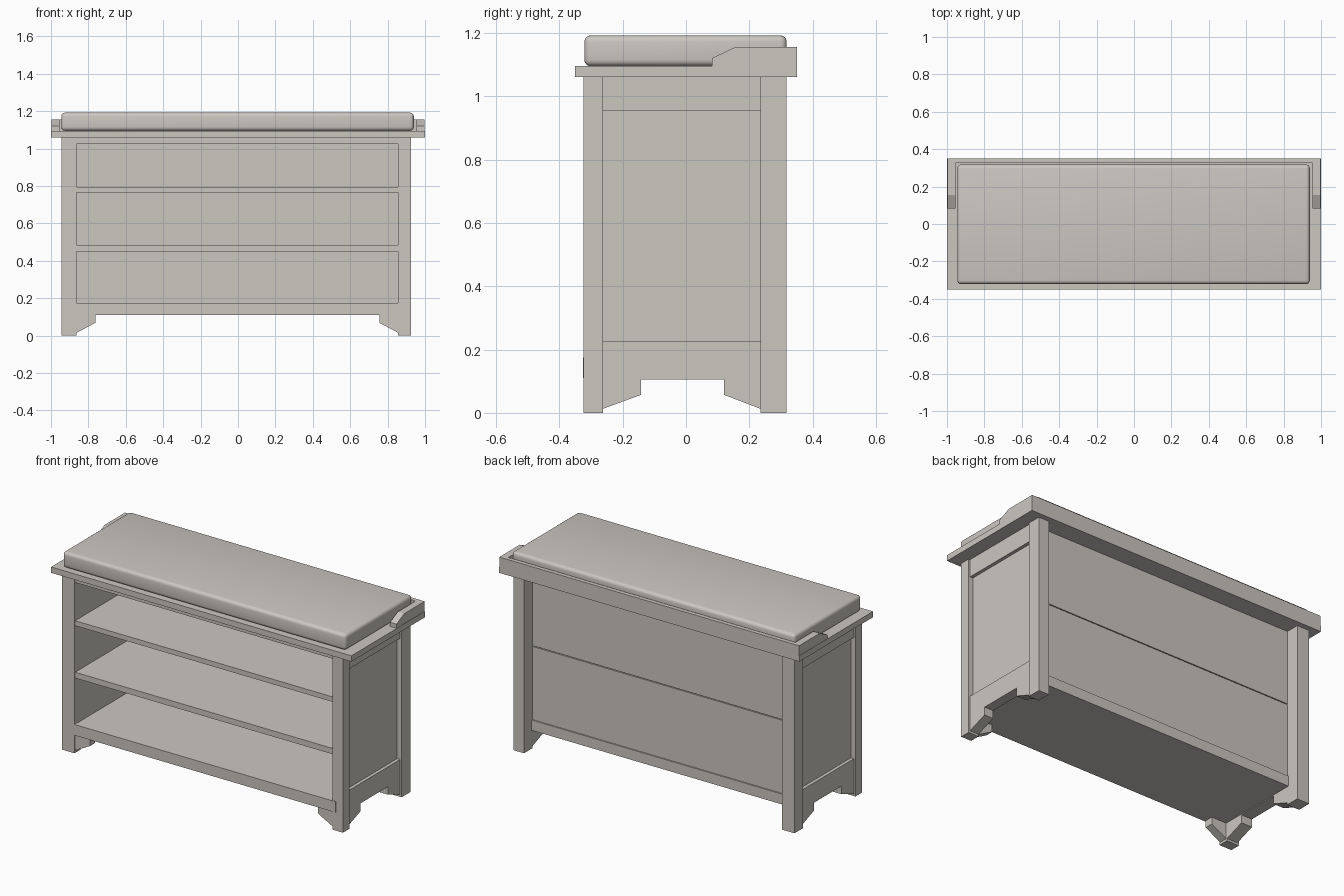
import bpy, bmesh

if "Cube" in bpy.data.objects:
    bpy.data.objects.remove(bpy.data.objects["Cube"])

mat = bpy.data.materials.new("warm pale grey")
mat.diffuse_color = (0.6, 0.57, 0.53, 1)
mat.use_nodes = True
mat.node_tree.nodes["Principled BSDF"].inputs["Base Color"].default_value = mat.diffuse_color


def finish(name, bm):
    bmesh.ops.recalc_face_normals(bm, faces=bm.faces)
    me = bpy.data.meshes.new(name)
    bm.to_mesh(me)
    bm.free()
    me.materials.append(mat)
    ob = bpy.data.objects.new(name, me)
    bpy.context.collection.objects.link(ob)
    return ob


def box(name, x0, x1, y0, y1, z0, z1):
    x0, x1 = sorted((x0, x1))
    bm = bmesh.new()
    bmesh.ops.create_cube(bm, size=1)
    for v in bm.verts:
        v.co = ((x0 + x1) / 2 + v.co.x * (x1 - x0),
                (y0 + y1) / 2 + v.co.y * (y1 - y0),
                (z0 + z1) / 2 + v.co.z * (z1 - z0))
    return finish(name, bm)


def prism(name, pts, axis, a, b):
    """Extrude a (u, z) outline along x or y from a to b."""
    bm = bmesh.new()
    mk = (lambda u, z, t: (t, u, z)) if axis == "x" else (lambda u, z, t: (u, t, z))
    f = bm.faces.new([bm.verts.new(mk(u, z, a)) for u, z in pts])
    r = bmesh.ops.extrude_face_region(bm, geom=[f])
    for v in r["geom"]:
        if isinstance(v, bmesh.types.BMVert):
            v.co["xy".index(axis)] = b
    return finish(name, bm)


XL, XR = -0.863, 0.856          # inner faces of the legs
# (side name, outer x, inner x, direction)
for side, xo, xi, s in (("left", -0.945, XL, -1), ("right", 0.925, XR, 1)):
    # legs
    box(f"front_leg_{side}", xo, xi, -0.323, -0.262, 0, 1.06)
    box(f"back_leg_{side}", xo, xi, 0.235, 0.318, 0, 1.06)
    # framed side panel
    box(f"side_panel_{side}", xi, xo - s * 0.03, -0.262, 0.235, 0.2, 1.0)
    box(f"side_top_rail_{side}", xi, xo - s * 0.01, -0.262, 0.235, 0.955, 1.06)
    box(f"side_bottom_rail_{side}", xi, xo - s * 0.01, -0.262, 0.235, 0.105, 0.225)
    # foot brackets
    prism(f"front_bracket_{side}", [(xi, 0.015), (xi - s * 0.1, 0.068),
          (xi - s * 0.1, 0.112), (xi, 0.112)], "y", -0.318, -0.268)
    prism(f"side_front_bracket_{side}", [(-0.262, 0.013), (-0.142, 0.057),
          (-0.142, 0.107), (-0.262, 0.107)], "x", xo - s * 0.01, xi)
    prism(f"side_back_bracket_{side}", [(0.235, 0.013), (0.12, 0.057),
          (0.12, 0.107), (0.235, 0.107)], "x", xo - s * 0.01, xi)
    # low arm rail on the top
    prism(f"arm_rail_{side}", [(0.082, 1.095), (0.35, 1.095), (0.35, 1.155),
          (0.155, 1.155), (0.082, 1.12)], "x", s * 0.955, s * 0.998)

# base, shelves and upper board
box("base_board", XL, XR, -0.3, 0.245, 0.11, 0.172)
box("base_front_rail", XL, 0.878, -0.326, -0.3, 0.11, 0.175)
for i, (z0, z1) in enumerate(((0.45, 0.485), (0.765, 0.795), (1.025, 1.06))):
    box(f"shelf_{i + 1}", XL, XR, -0.316, 0.22, z0, z1)

# two back planks with a thin seam
box("back_plank_lower", XL, XR, 0.215, 0.237, 0.17, 0.612)
box("back_plank_upper", XL, XR, 0.215, 0.237, 0.617, 1.06)
box("back_seam", XL, XR, 0.213, 0.23, 0.6, 0.63)

# table top and back rail
box("table_top", -1, 1, -0.35, 0.35, 1.06, 1.095)
box("top_back_rail", -0.955, 0.955, 0.325, 0.35, 1.095, 1.155)

# soft cushion
cushion = box("cushion", -0.945, 0.94, -0.321, 0.318, 1.095, 1.192)
m = cushion.modifiers.new("round", "BEVEL")
m.width = 0.02
m.segments = 4
bpy.context.view_layer.objects.active = cushion
cushion.select_set(True)
bpy.ops.object.modifier_apply(modifier="round")
bpy.ops.object.shade_smooth_by_angle()
